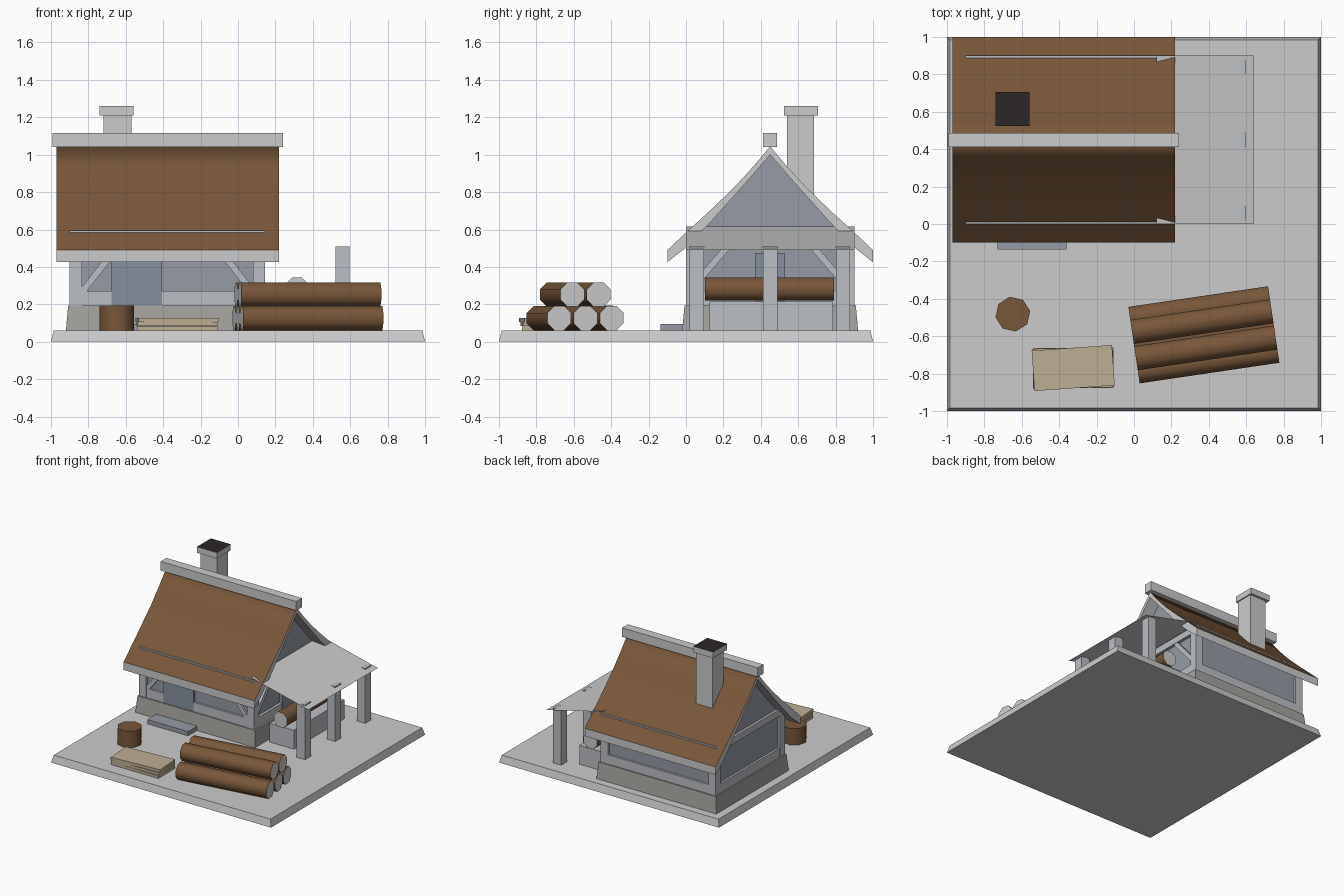
import bpy, bmesh, math
from mathutils import Matrix, Vector

if "Cube" in bpy.data.objects:
    bpy.data.objects.remove(bpy.data.objects["Cube"])


def mat(name, r, g, b):
    m = bpy.data.materials.new(name)
    m.diffuse_color = (r, g, b, 1)
    m.use_nodes = True
    m.node_tree.nodes["Principled BSDF"].inputs["Base Color"].default_value = m.diffuse_color
    return m


GREY = mat("light_grey", .62, .62, .62)
TIMBER = mat("timber_grey", .50, .52, .55)
WALL = mat("wall_blue_grey", .30, .33, .38)
DOOR = mat("door_blue_grey", .24, .28, .34)
STONE = mat("stone", .38, .37, .35)
BROWN = mat("bark_brown", .19, .095, .042)
TAN = mat("plank_tan", .52, .43, .30)
SOOT = mat("soot", .025, .02, .019)


def finish(name, bm, *mats, smooth=False):
    bmesh.ops.recalc_face_normals(bm, faces=bm.faces)
    me = bpy.data.meshes.new(name)
    bm.to_mesh(me)
    bm.free()
    for m in mats:
        me.materials.append(m)
    ob = bpy.data.objects.new(name, me)
    bpy.context.collection.objects.link(ob)
    if smooth:
        bpy.ops.object.select_all(action='DESELECT')
        ob.select_set(True)
        bpy.context.view_layer.objects.active = ob
        bpy.ops.object.shade_smooth_by_angle(angle=math.radians(50))
    return ob


def box(name, x0, x1, y0, y1, z0, z1, m, taper=0, turn=0, top=None):
    """Box from its limits; taper insets the top, turn rotates it about z."""
    bm = bmesh.new()
    bmesh.ops.create_cube(bm, size=1)
    c = Vector(((x0 + x1) / 2, (y0 + y1) / 2, (z0 + z1) / 2))
    for v in bm.verts:
        t = 2 * taper if v.co.z > 0 else 0
        v.co = Vector((v.co.x * (x1 - x0 - t), v.co.y * (y1 - y0 - t), v.co.z * (z1 - z0)))
    bm.transform(Matrix.Translation(c) @ Matrix.Rotation(math.radians(turn), 4, 'Z'))
    bm.normal_update()
    if top:
        for f in bm.faces:
            f.material_index = int(f.normal.z > .9)
        return finish(name, bm, m, top)
    return finish(name, bm, m)


def prism(name, pts, x0, x1, *mats, pick=None):
    """Extrude a (y, z) outline along x; picked faces get the second material, smooth."""
    bm = bmesh.new()
    f = bm.faces.new([bm.verts.new((x0, y, z)) for y, z in pts])
    r = bmesh.ops.extrude_face_region(bm, geom=[f])
    for v in r["geom"]:
        if isinstance(v, bmesh.types.BMVert):
            v.co.x = x1
    bmesh.ops.holes_fill(bm, edges=[e for e in bm.edges if e.is_boundary], sides=0)
    bmesh.ops.recalc_face_normals(bm, faces=bm.faces)
    if pick:
        for f in bm.faces:
            f.smooth = pick(f)
            f.material_index = int(f.smooth)
        for e in bm.edges:
            e.smooth = all(f.smooth for f in e.link_faces)
    return finish(name, bm, *mats)


def log(name, centre, length, r, axis_turn, caps, sides=8, upright=False):
    bm = bmesh.new()
    bmesh.ops.create_cone(bm, cap_ends=True, segments=sides, radius1=r, radius2=r, depth=length)
    for f in bm.faces:
        f.material_index = int(len(f.verts) > 4)
    rot = Matrix.Rotation(math.radians(axis_turn), 4, 'Z')
    if not upright:
        rot = rot @ Matrix.Rotation(math.pi / 2, 4, 'Y') @ Matrix.Rotation(math.pi / sides, 4, 'Z')
    bm.transform(Matrix.Translation(centre) @ rot)
    return finish(name, bm, BROWN, caps, smooth=True)


def beam(name, a, b, w):
    """Square timber between two points."""
    a, b = Vector(a), Vector(b)
    bm = bmesh.new()
    bmesh.ops.create_cube(bm, size=1, matrix=Matrix.Diagonal((w, w, (b - a).length, 1)))
    bm.transform(Matrix.Translation((a + b) / 2) @ (b - a).to_track_quat('Z', 'Y').to_matrix().to_4x4())
    return finish(name, bm, TIMBER)


# Ground slab, foundation and door step
box("ground_slab", -1, 1, -1, 1, 0, .06, GREY, taper=.015)
box("foundation", -.92, .17, -.02, .92, .06, .195, STONE, taper=.012)
box("door_step", -.73, -.36, -.135, 0, .06, .095, WALL)

# Roof with a slight sag, mirrored about the ridge line y = 0.45
# (y, top z, thickness)
half = [(-.1, .49, .065), (0, .584, .08), (.13, .703, .065), (.26, .828, .045), (.36, .937, .042)]
half_r = [(.9 - y, z, t) for y, z, t in reversed(half)]
full = half + [(.45, 1.045, .045)] + half_r
outer = [(y, z) for y, z, t in full]
inner = [(y, z - t) for y, z, t in reversed(full)]
prism("roof", outer + inner, -.97, .22, GREY, BROWN, pick=lambda f: f.normal.z > .2)
box("ridge_beam", -.993, .24, .413, .487, 1.04, 1.115, GREY)

# Wall body reaching up to the underside of the roof
under = [(y, z - .03) for y, z in outer if .1 < y < .8]
prism("wall_body", [(.02, .19), (.02, .56)] + under + [(.88, .56), (.88, .19)],
      -.88, .12, WALL)

# Timber frame: corner posts, sills, top plates
for x, sx in ((-.9, "left"), (.08, "right")):
    for y, sy in ((0, "front"), (.835, "back")):
        box(f"corner_post_{sy}_{sx}", x, x + .065, y, y + .065, .195, .55, TIMBER)
for y, s in ((0, "front"), (.865, "back")):
    box(f"sill_{s}", -.895, .14, y + .003, y + .032, .195, .27, TIMBER)
    box(f"top_plate_{s}", -.9, .145, y, y + .035, .535, .595, TIMBER)
for x, s in ((-.9, "left"), (.11, "right")):
    box(f"sill_{s}", x + .003, x + .032, .005, .895, .195, .27, TIMBER)
    box(f"tie_beam_{s}", x, x + .035, .01, .89, .535, .59, TIMBER)

# Diagonal braces on the front and right walls
for s, a, b in (("left", -.83, -.62), ("right", .075, -.135)):
    beam(f"front_brace_{s}", (a, .02, .27), (b, .02, .54), .035)
for s, a, b in (("front", .06, .25), ("back", .84, .65)):
    beam(f"side_brace_{s}", (.125, a, .32), (.125, b, .54), .035)

# Doors
box("front_door", -.675, -.405, 0, .03, .195, .53, DOOR)
box("side_door", .1, .145, .37, .53, .195, .475, DOOR)

# Chimney
box("chimney", -.72, -.57, .54, .685, .5, 1.21, GREY)
box("chimney_cap", -.74, -.56, .525, .705, 1.21, 1.26, GREY, top=SOOT)

# Lean-to: thin sheet roof on three posts
bm = bmesh.new()
bm.faces.new([bm.verts.new(p) for p in
              ((.12, 0, .615), (.64, 0, .49), (.64, .9, .49), (.12, .9, .615))])
finish("lean_to_roof", bm, GREY)
for i, y in enumerate((.02, .412, .802)):
    box(f"lean_to_post_{i + 1}", .52, .595, y, y + .076, .06, .51, TIMBER)

# Saw bench with a log resting on it
box("saw_bench", .2, .42, .125, .785, .06, .215, TIMBER)
log("bench_log", (.315, .447, .282), .69, .066, 90, GREY)

# Log pile: three below, two on top, turned slightly
turn = math.radians(8.4)
across = Vector((-math.sin(turn), math.cos(turn), 0))
for row, (offsets, z) in enumerate((((-.142, 0, .142), .126), ((-.071, .071), .252))):
    for i, o in enumerate(offsets):
        log(f"pile_log_{row + 1}_{i + 1}", Vector((.3735, -.5925, z)) + across * o,
            .755, .07, 8.4, GREY)

# Chopping stump
log("stump", (-.648, -.482, .127), .135, .094, 10, BROWN, upright=True)

# Stacked planks
for i, t in enumerate((0, 1.5, 4)):
    z = .06 + i * .0233
    box(f"plank_{i + 1}", -.54, -.11, -.878, -.662, z, z + .0215, TAN, turn=t)
